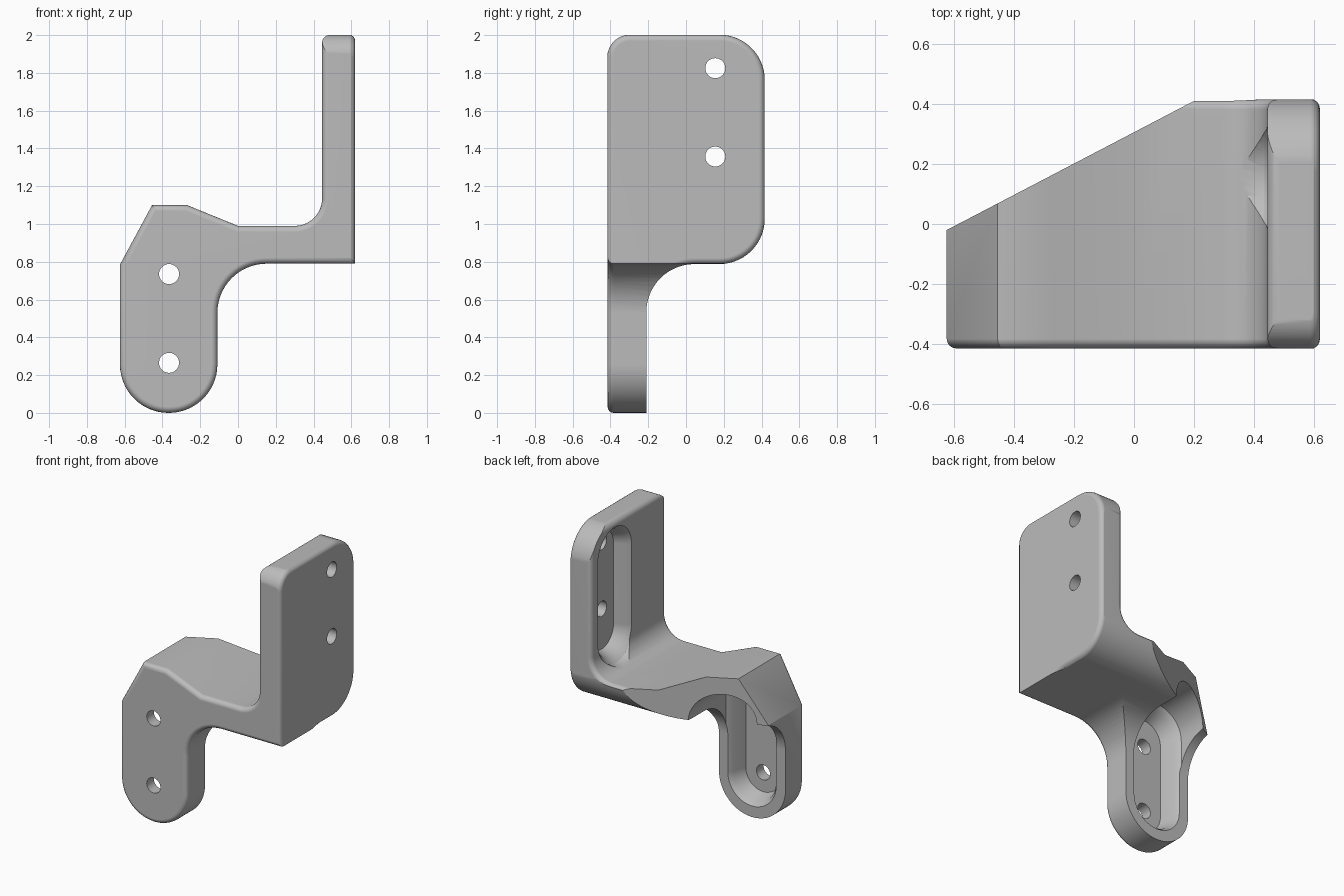
import bpy, bmesh, math
from mathutils import Vector

cube = bpy.data.objects.get("Cube")
if cube:
    bpy.data.objects.remove(cube, do_unlink=True)

# Maps from profile coordinates (u, v, depth) to space
def along_y(u, v, d): return (u, d, v)
def along_x(u, v, d): return (d, u, v)
def along_z(u, v, d): return (u, v, d)


def rounded(corners, steps=14):
    """Outline from corners (u, v, fillet radius)."""
    pts = []
    for i, (u, v, r) in enumerate(corners):
        p = Vector((u, v))
        if r == 0:
            pts.append(p)
            continue
        a = (Vector(corners[i - 1][:2]) - p).normalized()
        b = (Vector(corners[(i + 1) % len(corners)][:2]) - p).normalized()
        half = a.angle(b) / 2
        centre = p + (a + b).normalized() * (r / math.sin(half))
        start = p + a * (r / math.tan(half)) - centre
        end = p + b * (r / math.tan(half)) - centre
        sweep = math.pi - 2 * half
        for k in range(steps + 1):
            t = k / steps
            pts.append(centre + (start * math.sin((1 - t) * sweep)
                                 + end * math.sin(t * sweep)) / math.sin(sweep))
    return pts


def loft(name, rings, place, bevel=0):
    """Closed solid through rings of (depth, outline)."""
    bm = bmesh.new()
    loops = [[bm.verts.new(place(p[0], p[1], d)) for p in pts] for d, pts in rings]
    caps = [bm.faces.new(loops[0]), bm.faces.new(loops[-1])]
    n = len(loops[0])
    for a, b in zip(loops, loops[1:]):
        for i in range(n):
            j = (i + 1) % n
            bm.faces.new((a[i], a[j], b[j], b[i]))
    bmesh.ops.recalc_face_normals(bm, faces=bm.faces)
    if bevel:
        edges = [e for f in caps for e in f.edges]
        bmesh.ops.bevel(bm, geom=edges, offset=bevel, offset_type='OFFSET',
                        segments=4, profile=0.5, affect='EDGES', clamp_overlap=False)
        bmesh.ops.recalc_face_normals(bm, faces=bm.faces)
    mesh = bpy.data.meshes.new(name)
    bm.to_mesh(mesh)
    bm.free()
    obj = bpy.data.objects.new(name, mesh)
    bpy.context.scene.collection.objects.link(obj)
    return obj


def prism(name, outline, d0, d1, place, bevel=0):
    return loft(name, [(d0, outline), (d1, outline)], place, bevel)


def slot(u, z0, z1, r, steps=20):
    """Upright stadium outline."""
    pts = []
    for centre, first in ((z1, 0), (z0, math.pi)):
        for k in range(steps + 1):
            a = first + math.pi * k / steps
            pts.append((u + r * math.cos(a), centre + r * math.sin(a)))
    return pts


def circle(u, v, r, steps=32):
    return [(u + r * math.cos(math.tau * k / steps),
             v + r * math.sin(math.tau * k / steps)) for k in range(steps)]


def combine(obj, tool, operation):
    """Apply a boolean and discard the tool."""
    tool.hide_render = True
    mod = obj.modifiers.new("cut", 'BOOLEAN')
    mod.operation, mod.solver, mod.object = operation, 'EXACT', tool
    bpy.context.view_layer.update()
    graph = bpy.context.evaluated_depsgraph_get()
    mesh = bpy.data.meshes.new_from_object(obj.evaluated_get(graph))
    obj.modifiers.clear()
    obj.data = mesh
    bpy.data.objects.remove(tool, do_unlink=True)


# Bracket body: leg, block, shelf and upright plate seen from the front
front = rounded([(-0.625, 0, 0.257), (-0.109, 0, 0.257), (-0.109, 0.79, 0.26),
                 (0.65, 0.79, 0), (0.65, 2, 0), (0.445, 2, 0.04),
                 (0.445, 0.99, 0.145), (0, 0.99, 0), (-0.27, 1.1, 0),
                 (-0.455, 1.1, 0), (-0.625, 0.785, 0)])
bracket = prism("bracket", front, -0.415, 0.415, along_y, 0.032)

# Side outline: thin leg, swept underside, rounded plate corners
side = rounded([(-0.417, -0.1, 0), (-0.21, -0.1, 0), (-0.21, 0.788, 0.255),
                (0.417, 0.788, 0.24), (0.417, 2.002, 0.24), (-0.417, 2.002, 0.12)])
combine(bracket, prism("side_outline", side, -0.8, 0.62, along_x, 0.032), 'INTERSECT')

# Slanted back of the block
slant = [(-1, -0.216), (0.22, 0.421), (0.22, 0.8), (-1, 0.8)]
combine(bracket, prism("back_slant", slant, -0.5, 2.5, along_z), 'DIFFERENCE')

# Tapered fastener pockets in the leg and the plate
leg_rings = [(d, slot(-0.365, 0.265, 0.79, r)) for d, r in
             ((-0.335, 0.135), (-0.24, 0.165), (-0.2, 0.195), (0.6, 0.195))]
combine(bracket, loft("leg_pocket", leg_rings, along_y), 'DIFFERENCE')
plate_rings = [(d, slot(0.155, 1.205, 1.77, r)) for d, r in
               ((0.545, 0.13), (0.475, 0.16), (0.435, 0.195), (0.3, 0.21))]
combine(bracket, loft("plate_pocket", plate_rings, along_x), 'DIFFERENCE')

# Fastener holes
for z in (0.265, 0.735):
    combine(bracket, prism("leg_hole", circle(-0.365, z, 0.053), -0.6, -0.25, along_y), 'DIFFERENCE')
for z in (1.357, 1.825):
    combine(bracket, prism("plate_hole", circle(0.155, z, 0.053), 0.48, 0.8, along_x), 'DIFFERENCE')

# Material
grey = bpy.data.materials.new("plain_grey")
grey.use_nodes = True
colour = (0.5, 0.5, 0.5, 1)
grey.diffuse_color = colour
grey.node_tree.nodes["Principled BSDF"].inputs["Base Color"].default_value = colour
bracket.data.materials.clear()
bracket.data.materials.append(grey)
for face in bracket.data.polygons:
    face.material_index = 0

# Smooth rounds, crisp corners
bpy.ops.object.select_all(action='DESELECT')
bracket.select_set(True)
bpy.context.view_layer.objects.active = bracket
bpy.ops.object.shade_smooth_by_angle(angle=math.radians(28))
weighted = bracket.modifiers.new("even_shading", 'WEIGHTED_NORMAL')
weighted.keep_sharp = True
